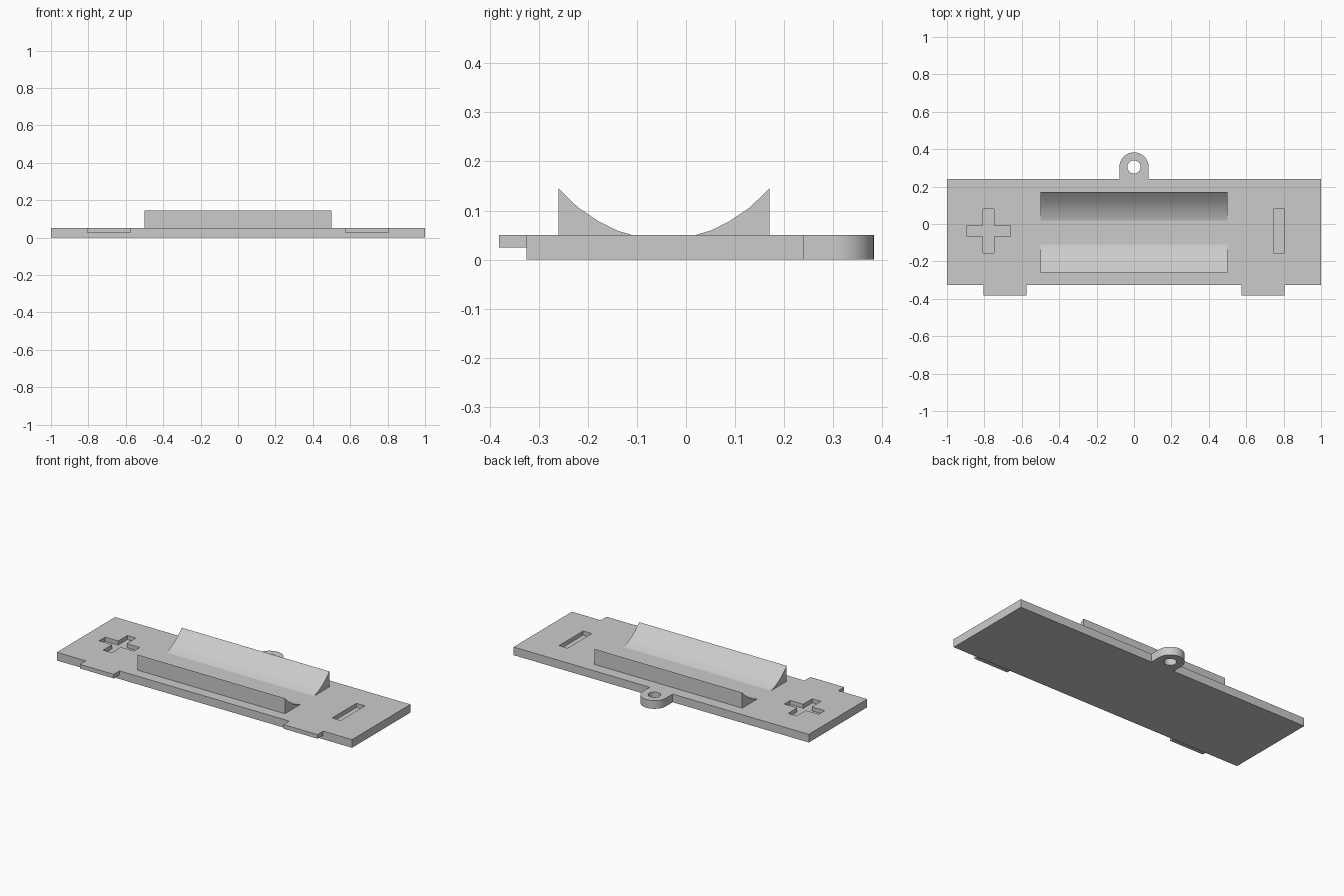
import bpy
import bmesh
from math import sin, cos, pi, radians
from mathutils import Matrix, Vector

if "Cube" in bpy.data.objects:
    bpy.data.objects.remove(bpy.data.objects["Cube"], do_unlink=True)

grey = bpy.data.materials.new("plain grey plastic")
grey.use_nodes = True
colour = (0.6, 0.6, 0.6, 1)
grey.diffuse_color = colour
grey.node_tree.nodes["Principled BSDF"].inputs["Base Color"].default_value = colour

THICK = 0.05          # plate thickness
HALF = THICK / 2      # depth of tabs and recesses
FRONT, BACK = -0.325, 0.24
EYE_Y, EYE_R = 0.305, 0.078
MID_Y = -0.045        # middle of the cradle


def prism(name, outline, z0, z1, matrix=Matrix()):
    """Extrude a flat outline from z0 to z1, then transform it."""
    bm = bmesh.new()
    face = bm.faces.new([bm.verts.new((x, y, z0)) for x, y in outline])
    top = bmesh.ops.extrude_face_region(bm, geom=[face])["geom"]
    bmesh.ops.translate(bm, vec=Vector((0, 0, z1 - z0)),
                        verts=[v for v in top if isinstance(v, bmesh.types.BMVert)])
    bm.transform(matrix)
    bmesh.ops.recalc_face_normals(bm, faces=bm.faces)
    mesh = bpy.data.meshes.new(name)
    bm.to_mesh(mesh)
    bm.free()
    mesh.materials.append(grey)
    obj = bpy.data.objects.new(name, mesh)
    bpy.context.collection.objects.link(obj)
    return obj


def rect(x0, x1, y0, y1):
    return [(x0, y0), (x1, y0), (x1, y1), (x0, y1)]


def arc(r, cy, a0, a1, n):
    return [(r * cos(a0 + (a1 - a0) * i / n), cy + r * sin(a0 + (a1 - a0) * i / n))
            for i in range(n + 1)]


def cut(target, cutter):
    mod = target.modifiers.new("recess", "BOOLEAN")
    mod.operation = "DIFFERENCE"
    mod.solver = "EXACT"
    mod.object = cutter
    bpy.context.view_layer.objects.active = target
    bpy.ops.object.modifier_apply(modifier=mod.name)
    bpy.data.objects.remove(cutter, do_unlink=True)


# Base plate with the rounded screw eye in its outline
outline = [(-1, FRONT), (1, FRONT), (1, BACK), (EYE_R, BACK)]
outline += arc(EYE_R, EYE_Y, 0, pi, 24)
outline += [(-EYE_R, BACK), (-1, BACK)]
plate = prism("cover_plate", outline, 0, THICK)

# Screw hole
cut(plate, prism("screw_hole_cutter", arc(0.035, EYE_Y, 0, 2 * pi, 24)[:-1], -0.1, 0.1))

# Sunken plus and minus marks
a, b = 0.029, 0.117
cross = [(-a, -b), (a, -b), (a, -a), (b, -a), (b, a), (a, a),
         (a, b), (-a, b), (-a, a), (-b, a), (-b, -a), (-a, -a)]
mark_y = -0.037
cut(plate, prism("plus_cutter", cross, HALF, 0.1,
                 Matrix.Translation((-0.777, mark_y, 0))))
cut(plate, prism("minus_cutter", rect(-a, a, -b, b), HALF, 0.1,
                 Matrix.Translation((0.775, mark_y, 0))))

# Thin locking tabs along the front edge
for side, x in (("right", -0.69), ("left", 0.69)):
    prism(side + "_locking_tab", rect(x - 0.115, x + 0.115, -0.381, FRONT), HALF, THICK)

# Curved cradle rails: profile is (distance from the middle, height)
profile = [(0.215, THICK), (0.215, 0.145), (0.175, 0.106), (0.135, 0.079),
           (0.095, 0.059), (0.065, THICK)]
stand_up = Matrix(((0, 0, 1, 0), (1, 0, 0, MID_Y), (0, 1, 0, 0), (0, 0, 0, 1)))
rails = []
for name, s in (("front_rail", -1), ("back_rail", 1)):
    rails.append(prism(name, [(s * d, z) for d, z in profile], -0.5, 0.5, stand_up))

# Smooth the curved surfaces, keep the edges sharp
bpy.ops.object.select_all(action="DESELECT")
for obj in rails + [plate]:
    obj.select_set(True)
bpy.context.view_layer.objects.active = plate
bpy.ops.object.shade_smooth_by_angle(angle=radians(30))
